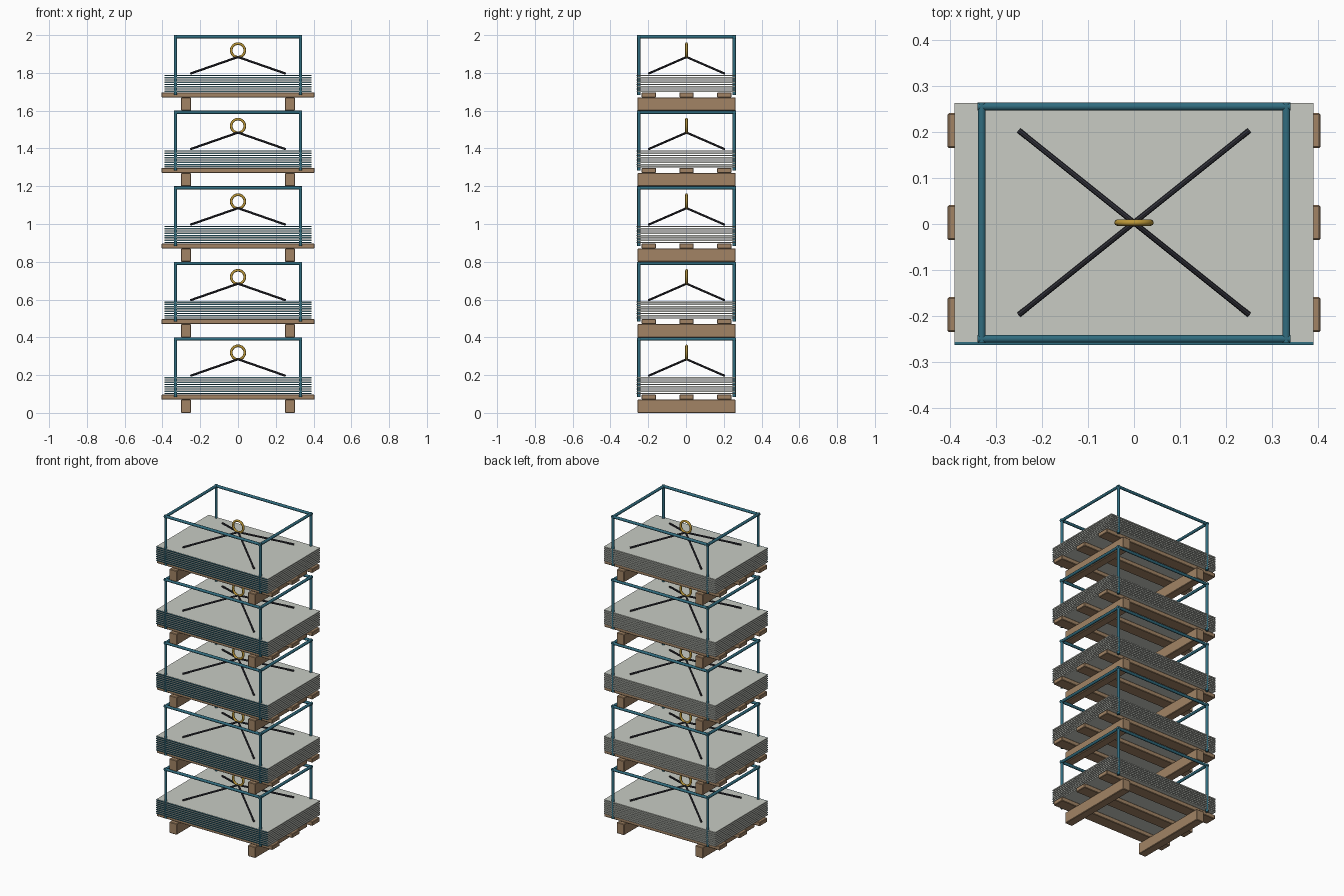
import bpy, math
from mathutils import Vector

if "Cube" in bpy.data.objects:
    bpy.data.objects.remove(bpy.data.objects["Cube"])

CY = 0.003      # load sits slightly behind centre because of the front edge strips
LEVEL = 0.4     # height of one stacked unit


def material(name, rgb):
    m = bpy.data.materials.new(name)
    m.diffuse_color = (*rgb, 1)
    m.use_nodes = True
    m.node_tree.nodes["Principled BSDF"].inputs["Base Color"].default_value = m.diffuse_color
    return m


WOOD = material("wood", (0.36, 0.23, 0.13))
TEAL = material("teal_steel", (0.03, 0.15, 0.21))
SHEET = material("pale_sheet", (0.58, 0.60, 0.55))
GOLD = material("gold", (0.50, 0.31, 0.04))
BLACK = material("sling_black", (0.03, 0.03, 0.04))


def box(name, lo, hi, mat, bevel=0.0):
    lo, hi = Vector(lo), Vector(hi)
    bpy.ops.mesh.primitive_cube_add(size=1, location=(lo + hi) / 2)
    o = bpy.context.object
    o.name = name
    o.scale = hi - lo
    bpy.ops.object.transform_apply(location=False, rotation=False, scale=True)
    o.data.materials.append(mat)
    if bevel:
        b = o.modifiers.new("edge", 'BEVEL')
        b.width, b.segments = bevel, 1
    return o


def rod(name, a, b, r, mat, sides=10):
    a, b = Vector(a), Vector(b)
    d = b - a
    bpy.ops.mesh.primitive_cylinder_add(vertices=sides, radius=r, depth=d.length, location=(a + b) / 2)
    o = bpy.context.object
    o.name = name
    o.rotation_euler = d.to_track_quat('Z', 'Y').to_euler()
    o.data.materials.append(mat)
    bpy.ops.object.shade_smooth_by_angle(angle=math.radians(40))
    return o


def unit(z):
    # pallet: two runners and three deck planks
    for x in (-0.275, 0.275):
        box("pallet_runner", (x - 0.026, CY - 0.26, z), (x + 0.026, CY + 0.26, z + 0.07), WOOD, 0.003)
    for y in (-0.2, 0, 0.2):
        box("deck_plank", (-0.405, CY + y - 0.038, z + 0.07),
            (0.405, CY + y + 0.038, z + 0.097), WOOD, 0.003)

    # stacked sheets with a coloured strip on each front edge
    for i in range(8):
        s = z + 0.099 + i * 0.012
        box("sheet", (-0.39, CY - 0.26, s), (0.39, CY + 0.26, s + 0.007), SHEET)
        box("sheet_edge_strip", (-0.39, -0.263, s + 0.0015), (0.39, CY - 0.26, s + 0.0055), TEAL)

    # open steel frame: four posts and a top rectangle
    fx, fy, r, top = 0.331, 0.2525, 0.0088, z + LEVEL - 0.0088
    for s in (-1, 1):
        for t in (-1, 1):
            rod("frame_post", (s * fx, CY + t * fy, z + 0.083), (s * fx, CY + t * fy, top), r, TEAL)
        rod("frame_side_rail", (s * fx, CY - fy - r, top), (s * fx, CY + fy + r, top), r, TEAL)
        rod("frame_cross_rail", (-fx - r, CY + s * fy, top), (fx + r, CY + s * fy, top), r, TEAL)

    # lifting slings meeting at a ring
    for s in (-1, 1):
        for t in (-1, 1):
            rod("sling", (s * 0.25, CY + t * 0.2, z + 0.197), (0, CY, z + 0.284), 0.006, BLACK, 8)
    bpy.ops.mesh.primitive_torus_add(major_radius=0.036, minor_radius=0.007, major_segments=24,
                                     minor_segments=8, location=(0, CY, z + 0.319),
                                     rotation=(math.pi / 2, 0, 0))
    ring = bpy.context.object
    ring.name = "lifting_ring"
    ring.data.materials.append(GOLD)
    bpy.ops.object.shade_smooth()


for level in range(5):
    unit(level * LEVEL)
